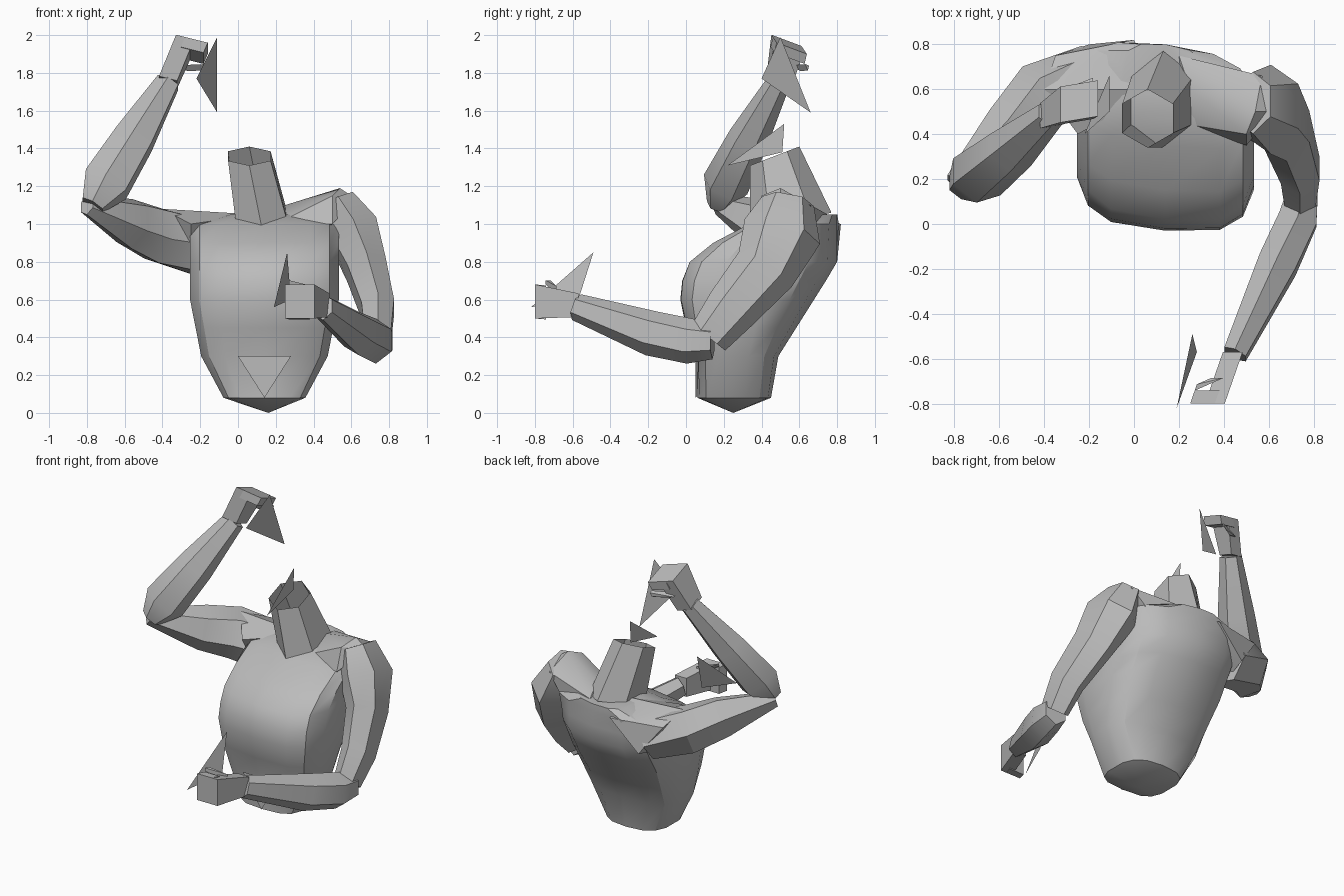
import bpy, bmesh, math
from mathutils import Vector

if "Cube" in bpy.data.objects:
    bpy.data.objects.remove(bpy.data.objects["Cube"], do_unlink=True)

# One plain stone grey for everything
grey = bpy.data.materials.new("stone_grey")
grey.use_nodes = True
colour = (0.5, 0.5, 0.5, 1)
grey.diffuse_color = colour
grey.node_tree.nodes["Principled BSDF"].inputs["Base Color"].default_value = colour
parts = []


def finish(name, bm):
    """Clean the mesh, colour it and add it to the scene."""
    bmesh.ops.remove_doubles(bm, verts=bm.verts, dist=0.001)
    bmesh.ops.recalc_face_normals(bm, faces=bm.faces)
    mesh = bpy.data.meshes.new(name)
    bm.to_mesh(mesh)
    bm.free()
    mesh.materials.append(grey)
    obj = bpy.data.objects.new(name, mesh)
    bpy.context.collection.objects.link(obj)
    parts.append(obj)


def loft(name, rings, cap_end=True):
    """Skin a list of equal rings with quads."""
    bm = bmesh.new()
    loops = [[bm.verts.new(point) for point in ring] for ring in rings]
    count = len(loops[0])
    for lower, upper in zip(loops, loops[1:]):
        for i in range(count):
            j = (i + 1) % count
            bm.faces.new((lower[i], lower[j], upper[j], upper[i]))
    bm.faces.new(loops[0])
    if cap_end:
        bm.faces.new(loops[-1])
    finish(name, bm)


def section(centre, half, front, back, z, rise=0, skew=0, sides=6, front_power=1, back_power=1):
    """Rounded outline, rising towards the back and skewed so one side leads."""
    ring = []
    for i in range(sides):
        angle = math.tau * i / sides - math.pi / 2
        power = front_power if math.sin(angle) < 0 else back_power
        across, along = [math.copysign(abs(f) ** power, f)
                         for f in (math.cos(angle), math.sin(angle))]
        t = (along + 1) / 2
        dx = across * half
        ring.append((centre + dx, front + t * (back - front) + skew * dx, z + t * rise))
    return ring


def limb(name, stations, flat, sides=6):
    """Tapered tube through (x, y, z, radius) stations; flat scales its depth."""
    points = [Vector(station[:3]) for station in stations]
    rings = []
    for i, point in enumerate(points):
        ahead = points[min(i + 1, len(points) - 1)]
        behind = points[max(i - 1, 0)]
        tangent = (ahead - behind).normalized()
        wide = Vector((1, 0, 0))
        wide = (wide - tangent * tangent.dot(wide)).normalized()
        deep = tangent.cross(wide) * flat
        radius = stations[i][3]
        angles = [math.tau * (k + 0.5) / sides for k in range(sides)]
        rings.append([point + (wide * math.cos(a) + deep * math.sin(a)) * radius
                      for a in angles])
    loft(name, rings)


def hull(name, points):
    """Faceted solid wrapped around a few corner points."""
    bm = bmesh.new()
    for point in points:
        bm.verts.new(point)
    out = bmesh.ops.convex_hull(bm, input=bm.verts)
    loose = {g for g in out["geom_interior"] + out["geom_unused"]
             if isinstance(g, bmesh.types.BMVert)}
    bmesh.ops.delete(bm, geom=list(loose), context='VERTS')
    finish(name, bm)


def plate(name, points):
    """Thin loose triangle."""
    bm = bmesh.new()
    bm.faces.new([bm.verts.new(point) for point in points])
    finish(name, bm)


def hand(side, wrist, knuckle, curl, across):
    """Half-closed hand: tapered palm, four folded fingers and a thumb."""
    wrist, knuckle, curl, across = map(Vector, (wrist, knuckle, curl, across))
    fold = (wrist - knuckle) / 4
    hull(side + "_palm", [base + across * spread * s + curl * t * 0.4
                          for base, spread in ((wrist, 0.7), (knuckle, 1))
                          for s in (-1, 1) for t in (-1, 1)])
    for k in range(4):
        root = knuckle + across * (k / 2 - 1)
        tip = root + curl
        outline = [root, tip, tip + fold, root + fold]
        hull(f"{side}_finger_{k + 1}", outline + [p + across * 0.5 for p in outline])
    heel = (wrist + knuckle) / 2 + across
    thumb_tip = knuckle + curl + across * 1.3 + fold
    hull(side + "_thumb", [heel, heel - across / 2, heel + curl / 2,
                           thumb_tip, thumb_tip + fold / 2, thumb_tip - across / 4])


# Torso, from the pointed base up to the neck: height, half width, front
torso_rows = [(0.08, 0.22, 0.06), (0.3, 0.34, 0.06), (0.45, 0.37, 0), (0.6, 0.4, -0.03),
              (0.7, 0.4, -0.02), (0.8, 0.4, 0.02), (0.9, 0.4, 0.15), (1, 0.4, 0.35),
              (1.05, 0.2, 0.47)]
torso = [[(0.16, 0.25, 0)] * 14]
for z, half, front in torso_rows:
    back = min(max(0.45, 0.3 + 0.63 * z), 0.8)
    torso.append(section(0.14, half, front, back, z, skew=-0.12 * z, sides=14,
                         front_power=0.6, back_power=0.75))
loft("torso", torso)
hull("groin_wedge", [(0, 0.05, 0.3), (0.28, 0.05, 0.3), (0.14, 0.05, 0.08), (0.14, 0.2, 0.2)])

# Hollow six-sided neck
loft("neck", [section(0.13, 0.16, 0.34, 0.77, 0.96, rise=0.1),
              section(0.06, 0.13, 0.34, 0.6, 1.31, rise=0.1)], cap_end=False)
plate("neck_plate", [(0.06, 0.22, 1.31), (0.06, 0.52, 1.53), (0.06, 0.51, 1.38)])

# Shoulders
hull("left_shoulder", [(0.25, 0.6, 1.1), (0.2, 0.75, 1.05), (0.2, 0.45, 1), (0.5, 0.4, 1.15),
                       (0.54, 0.5, 1.19), (0.57, 0.66, 1.1), (0.63, 0.5, 1.13),
                       (0.5, 0.35, 1), (0.4, 0.7, 0.9)])
hull("right_shoulder", [(0, 0.82, 1), (0.1, 0.6, 1.05), (-0.25, 0.4, 1), (-0.35, 0.75, 1),
                        (-0.25, 0.55, 0.75), (-0.2, 0.8, 0.8), (-0.4, 0.6, 1.08)])

# Left arm, reaching forward
limb("left_upper_arm", [(0.53, 0.54, 1.12, 0.1), (0.61, 0.51, 0.96, 0.15),
                        (0.68, 0.42, 0.76, 0.12), (0.74, 0.24, 0.55, 0.1),
                        (0.74, 0.12, 0.4, 0.08)], flat=1.4)
limb("left_forearm", [(0.75, 0.14, 0.38, 0.08), (0.73, 0.02, 0.38, 0.1),
                      (0.64, -0.18, 0.42, 0.1), (0.45, -0.58, 0.56, 0.06)], flat=1.2)
hand("left", wrist=(0.44, -0.57, 0.57), knuckle=(0.36, -0.8, 0.59),
     curl=(-0.11, 0, 0), across=(0, 0, 0.09))
plate("left_hand_plate", [(0.26, -0.49, 0.85), (0.19, -0.82, 0.56), (0.28, -0.57, 0.6)])

# Right arm, raised
limb("right_upper_arm", [(-0.18, 0.65, 0.87, 0.15), (-0.42, 0.57, 0.94, 0.15),
                         (-0.56, 0.41, 1, 0.13), (-0.8, 0.18, 1.1, 0.05)], flat=1.1)
limb("right_forearm", [(-0.77, 0.17, 1.1, 0.07), (-0.7, 0.21, 1.21, 0.14),
                       (-0.55, 0.33, 1.45, 0.12), (-0.37, 0.49, 1.75, 0.07)], flat=0.9)
hand("right", wrist=(-0.37, 0.49, 1.75), knuckle=(-0.28, 0.54, 1.96),
     curl=(0.12, 0.02, -0.03), across=(0, 0.08, -0.03))
plate("right_hand_plate", [(-0.11, 0.5, 1.99), (-0.22, 0.4, 1.77), (-0.11, 0.66, 1.59)])

# Soft shading with crisp facets
bpy.ops.object.select_all(action='DESELECT')
for obj in parts:
    obj.select_set(True)
bpy.context.view_layer.objects.active = parts[0]
bpy.ops.object.shade_smooth_by_angle(angle=math.radians(30))
